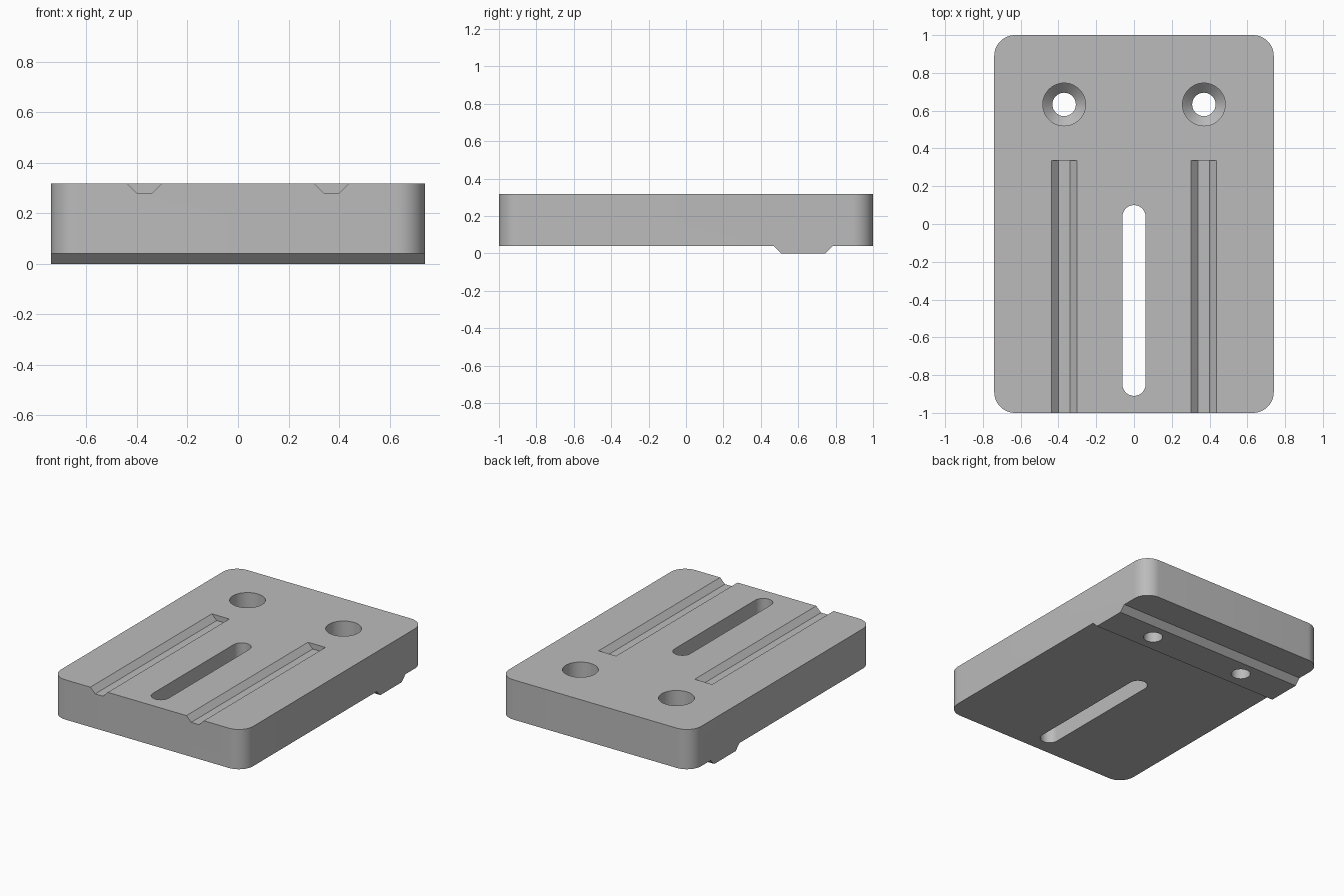
import bpy, bmesh, math
from mathutils import Vector

if "Cube" in bpy.data.objects:
    bpy.data.objects.remove(bpy.data.objects["Cube"], do_unlink=True)

W, L, H = 0.74, 1.0, 0.317      # half width, half length, full height
STEP = 0.04                     # height of the locating rib below the plate

grey = bpy.data.materials.new("plain grey")
grey.use_nodes = True
grey.diffuse_color = (0.5, 0.5, 0.5, 1)
grey.node_tree.nodes["Principled BSDF"].inputs["Base Color"].default_value = (0.5, 0.5, 0.5, 1)


def prism(name, outline, offset):
    """Solid made by sweeping a flat 3D outline along an offset."""
    bm = bmesh.new()
    face = bm.faces.new([bm.verts.new(p) for p in outline])
    swept = bmesh.ops.extrude_face_region(bm, geom=[face])["geom"]
    bmesh.ops.translate(bm, vec=Vector(offset),
                        verts=[v for v in swept if isinstance(v, bmesh.types.BMVert)])
    return finish(name, bm)


def lathe(name, profile, x, y, sides=48):
    """Solid of revolution about a vertical axis from (radius, z) rings."""
    bm = bmesh.new()
    rings = [[bm.verts.new((x + r * math.cos(math.tau * i / sides),
                            y + r * math.sin(math.tau * i / sides), z))
              for i in range(sides)] for r, z in profile]
    for low, high in zip(rings, rings[1:]):
        for i in range(sides):
            j = (i + 1) % sides
            bm.faces.new((low[i], low[j], high[j], high[i]))
    bm.faces.new(rings[0])
    bm.faces.new(rings[-1])
    return finish(name, bm)


def finish(name, bm):
    bmesh.ops.recalc_face_normals(bm, faces=bm.faces)
    mesh = bpy.data.meshes.new(name)
    bm.to_mesh(mesh)
    bm.free()
    obj = bpy.data.objects.new(name, mesh)
    bpy.context.collection.objects.link(obj)
    return obj


def rounded(x0, x1, y0, y1, r, z, steps=12):
    """Rounded rectangle outline at height z."""
    corners = [(x1 - r, y1 - r), (x0 + r, y1 - r), (x0 + r, y0 + r), (x1 - r, y0 + r)]
    pts = []
    for k, (cx, cy) in enumerate(corners):
        for i in range(steps + 1):
            a = math.pi / 2 * (k + i / steps)
            p = Vector((cx + r * math.cos(a), cy + r * math.sin(a), z))
            if not pts or (p - pts[-1]).length > 1e-3:
                pts.append(p)
    if (pts[0] - pts[-1]).length < 1e-3:
        pts.pop()
    return pts


# Plate blank
plate = prism("mounting_plate", rounded(-W, W, -L, L, 0.11, 0), (0, 0, H))
cutters = []

# Underside relief on both sides of the sloped rib
for name, foot, root, end in (("front_relief", 0.51, 0.47, -1.2),
                              ("rear_relief", 0.745, 0.785, 1.2)):
    slope = (root - foot) / STEP
    side = [(-1, end, -0.1), (-1, foot - 0.1 * slope, -0.1),
            (-1, root, STEP), (-1, end, STEP)]
    cutters.append(prism(name, side, (2, 0, 0)))

# Central adjustment slot
cutters.append(prism("slot_cutter", rounded(-0.061, 0.061, -0.91, 0.1, 0.0609, -0.2), (0, 0, 0.8)))

for s in (-1, 1):
    # Sloped groove, open at the front
    cx, over = s * 0.37, 0.05
    groove = [(cx - 0.03, -1.2, 0.28), (cx + 0.03, -1.2, 0.28),
              (cx + 0.067 + over, -1.2, H + over), (cx - 0.067 - over, -1.2, H + over)]
    cutters.append(prism("groove_cutter", groove, (0, 1.537, 0)))
    # Recessed screw hole with a conical seat
    hole = [(0.062, -0.1), (0.062, 0.14), (0.113, 0.19), (0.113, 0.5)]
    cutters.append(lathe("hole_cutter", hole, cx, 0.633))

# Cut everything, then bake the result
for c in cutters:
    c.hide_render = True
    mod = plate.modifiers.new(c.name, "BOOLEAN")
    mod.operation = "DIFFERENCE"
    mod.solver = "EXACT"
    mod.object = c
graph = bpy.context.evaluated_depsgraph_get()
baked = bpy.data.meshes.new_from_object(plate.evaluated_get(graph))
plate.modifiers.clear()
plate.data = baked
for c in cutters:
    bpy.data.objects.remove(c, do_unlink=True)

# Colour and shading
plate.data.materials.clear()
plate.data.materials.append(grey)
for f in plate.data.polygons:
    f.material_index = 0
bpy.ops.object.select_all(action="DESELECT")
plate.select_set(True)
bpy.context.view_layer.objects.active = plate
bpy.ops.object.shade_smooth_by_angle(angle=math.radians(30))
